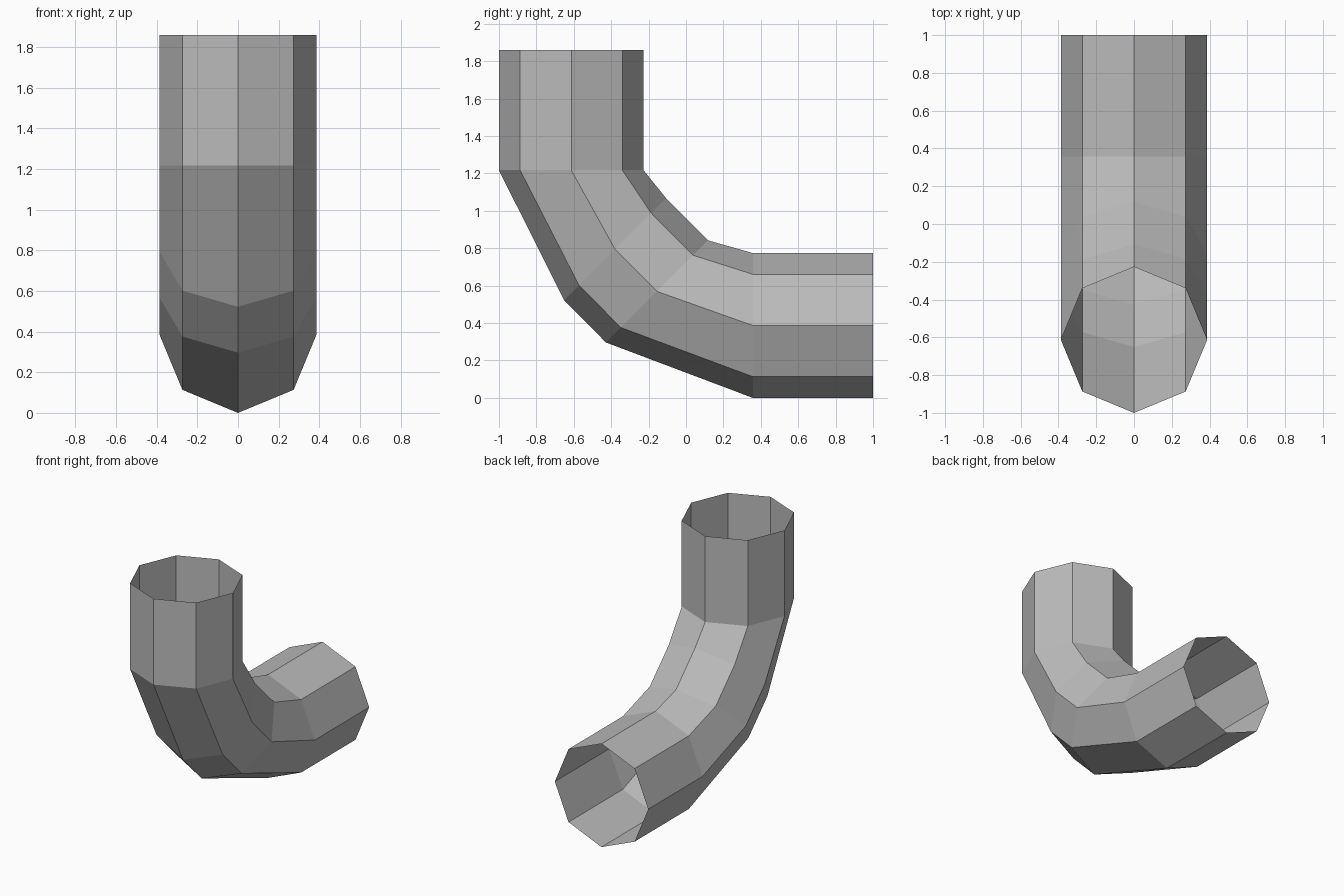
import bpy
import bmesh
from math import cos, sin, pi
from mathutils import Vector

cube = bpy.data.objects.get("Cube")
if cube:
    bpy.data.objects.remove(cube)

SIDES = 8
RADIUS = 0.387

# Each ring of the bend: outer and inner edge as (y, z)
RINGS = [
    ((-1.0, 1.86), (-0.227, 1.86)),
    ((-1.0, 1.217), (-0.227, 1.217)),
    ((-0.652, 0.522), (-0.107, 1.068)),
    ((-0.428, 0.296), (0.118, 0.842)),
    ((0.357, 0.0), (0.357, 0.774)),
    ((1.0, 0.0), (1.0, 0.774)),
]

# Plain grey material
grey = bpy.data.materials.new("grey")
grey.use_nodes = True
colour = (0.5, 0.5, 0.5, 1.0)
grey.diffuse_color = colour
grey.node_tree.nodes["Principled BSDF"].inputs["Base Color"].default_value = colour


def add_ring(bm, outer, inner):
    """Octagonal cross-section spanning the outer and inner edge."""
    a, b = Vector((0, *outer)), Vector((0, *inner))
    middle, reach = (a + b) / 2, (a - b) / 2
    side = Vector((RADIUS, 0, 0))
    angles = [2 * pi * i / SIDES for i in range(SIDES)]
    return [bm.verts.new(middle + reach * cos(t) + side * sin(t)) for t in angles]


# Open-ended elbow pipe, one band of faces between neighbouring rings
bm = bmesh.new()
rings = [add_ring(bm, *ring) for ring in RINGS]
for upper, lower in zip(rings, rings[1:]):
    for i in range(SIDES):
        j = (i + 1) % SIDES
        bm.faces.new((upper[i], lower[i], lower[j], upper[j]))
# Face outward: the first band's outer side must look towards the front
bm.normal_update()
if bm.faces[:][0].normal.y > 0:
    bmesh.ops.reverse_faces(bm, faces=bm.faces[:])

mesh = bpy.data.meshes.new("elbow_pipe")
bm.to_mesh(mesh)
bm.free()
mesh.materials.append(grey)
pipe = bpy.data.objects.new("elbow_pipe", mesh)
bpy.context.collection.objects.link(pipe)
